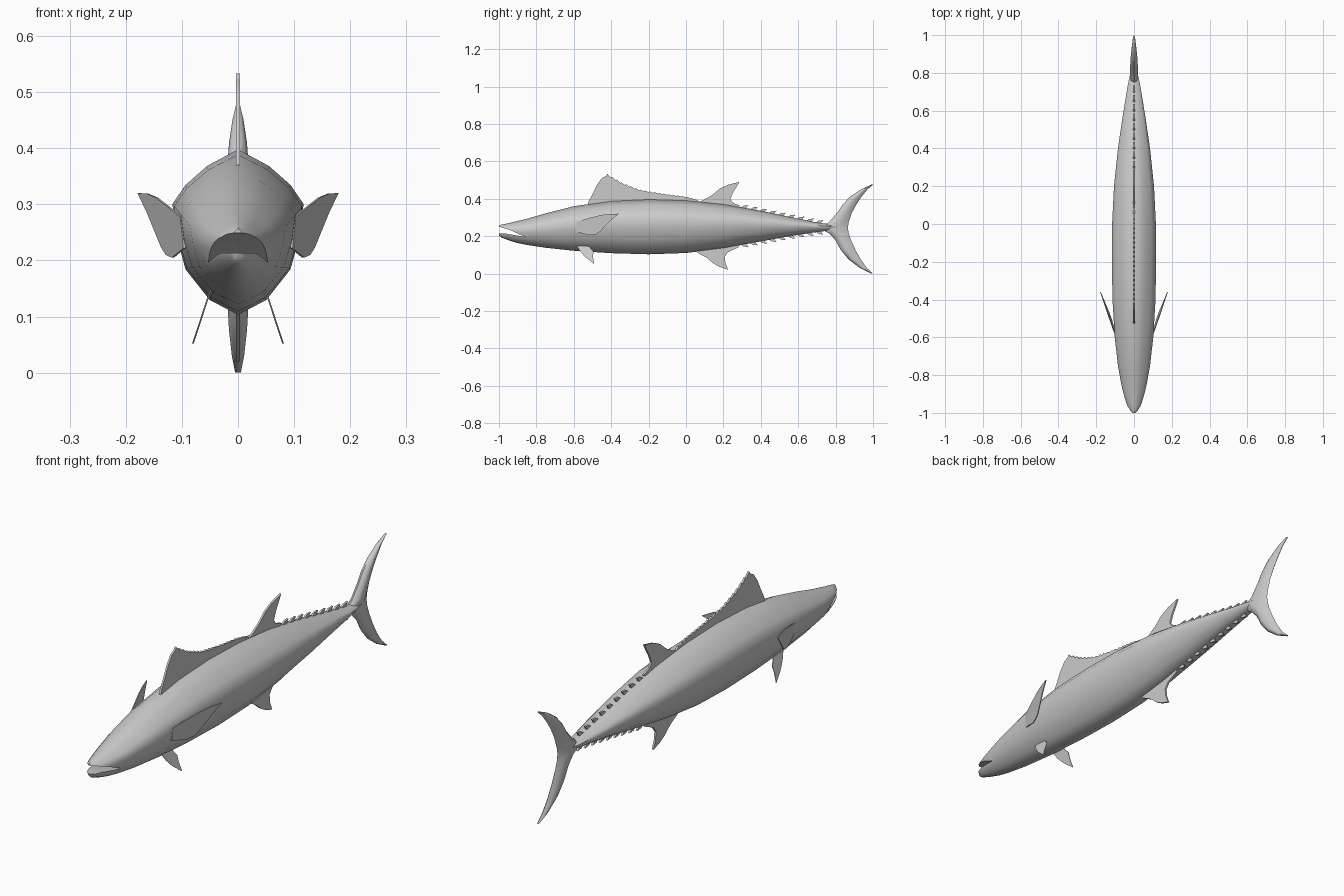
import bpy, bmesh, math

grey = bpy.data.materials.new("silver_grey")
grey.diffuse_color = (0.6, 0.6, 0.6, 1)


def finish(bm, name, angle=60):
    bmesh.ops.recalc_face_normals(bm, faces=bm.faces[:])
    me = bpy.data.meshes.new(name)
    bm.to_mesh(me)
    bm.free()
    ob = bpy.data.objects.new(name, me)
    bpy.context.collection.objects.link(ob)
    me.materials.append(grey)
    smooth(ob, angle)
    return ob


def smooth(ob, angle):
    bpy.ops.object.select_all(action='DESELECT')
    ob.select_set(True)
    bpy.context.view_layer.objects.active = ob
    bpy.ops.object.shade_smooth_by_angle(angle=math.radians(angle))


def loft(name, rings):
    bm = bmesh.new()
    loops = [[bm.verts.new(p) for p in ring] for ring in rings]
    n = len(loops[0])
    for a, b in zip(loops, loops[1:]):
        for i in range(n):
            j = (i + 1) % n
            bm.faces.new((a[i], a[j], b[j], b[i]))
    bm.faces.new(loops[0])
    bm.faces.new(loops[-1])
    return finish(bm, name)


def plates(name, outlines, half=0.003, x_at=lambda y, z: 0.0, side=1):
    # Flat sheets from (y, z) outlines, thickened along x
    bm = bmesh.new()
    for pts in outlines:
        a, b = [[bm.verts.new((side * x_at(y, z) + s * half, y, z)) for y, z in pts]
                for s in (-1, 1)]
        bm.faces.new(a)
        bm.faces.new(b)
        for i in range(len(pts)):
            j = (i + 1) % len(pts)
            bm.faces.new((a[i], a[j], b[j], b[i]))
    return finish(bm, name, 30)


# Body stations: y, half width, bottom z, top z
stations = [
    (-1.00, 0.012, 0.203, 0.257), (-0.985, 0.026, 0.192, 0.262),
    (-0.95, 0.040, 0.178, 0.269), (-0.90, 0.055, 0.163, 0.281),
    (-0.85, 0.067, 0.153, 0.293), (-0.75, 0.085, 0.138, 0.322),
    (-0.60, 0.102, 0.122, 0.360), (-0.40, 0.114, 0.109, 0.389),
    (-0.20, 0.117, 0.103, 0.398), (0.00, 0.116, 0.110, 0.392),
    (0.20, 0.106, 0.135, 0.372), (0.40, 0.085, 0.172, 0.336),
    (0.55, 0.063, 0.199, 0.304), (0.68, 0.042, 0.219, 0.277),
    (0.75, 0.030, 0.228, 0.266), (0.82, 0.014, 0.236, 0.257)]
half_section = [(0, 1), (0.47, 0.80), (0.80, 0.57), (1, 0.34), (0.94, -0.04),
                (0.80, -0.45), (0.43, -0.82), (0, -1)]
section = half_section + [(-x, z) for x, z in half_section[-2:0:-1]]
body = loft("body", [[(x * w, y, (lo + hi) / 2 + z * (hi - lo) / 2) for x, z in section]
                     for y, w, lo, hi in stations])

# Open mouth, cut as a wedge
cutter = plates("mouth_cutter", [[(-1.05, 0.254), (-0.99, 0.248), (-0.93, 0.229), (-0.885, 0.207),
                                  (-0.855, 0.196), (-0.90, 0.203), (-0.96, 0.213),
                                  (-1.05, 0.214)]], 0.2)
cutter.hide_render = True
mod = body.modifiers.new("mouth", 'BOOLEAN')
mod.operation = 'DIFFERENCE'
mod.solver = 'EXACT'
mod.object = cutter
bpy.context.view_layer.objects.active = body
bpy.ops.object.modifier_apply(modifier=mod.name)
bpy.data.objects.remove(cutter)
smooth(body, 60)

# Crescent tail: z, leading y, trailing y, half thickness
tail = [(0.0, 0.99, 1.0, 0.005), (0.03, 0.93, 0.967, 0.011), (0.075, 0.87, 0.935, 0.016),
        (0.125, 0.828, 0.907, 0.019), (0.18, 0.798, 0.882, 0.020), (0.215, 0.765, 0.870, 0.021),
        (0.245, 0.71, 0.865, 0.022), (0.275, 0.765, 0.870, 0.021), (0.325, 0.808, 0.887, 0.020),
        (0.37, 0.838, 0.911, 0.019), (0.41, 0.877, 0.938, 0.016), (0.45, 0.935, 0.970, 0.010),
        (0.475, 0.99, 1.0, 0.004)]
lens = [(0, 0), (0.15, 0.7), (0.4, 1), (0.75, 0.6), (1, 0), (0.75, -0.6), (0.4, -1), (0.15, -0.7)]
loft("tail_fin", [[(t * h, a + u * (b - a), z) for u, t in lens] for z, a, b, h in tail])


def body_z(y, k):
    for p, q in zip(stations, stations[1:]):
        if p[0] <= y <= q[0]:
            return p[k] + (q[k] - p[k]) * (y - p[0]) / (q[0] - p[0])


# Spiny first dorsal fin with a serrated trailing edge
ridge = [(-0.42, 0.523), (-0.34, 0.477), (-0.25, 0.443), (-0.12, 0.422), (0.0, 0.408), (0.08, 0.388)]


def ridge_z(y):
    for p, q in zip(ridge, ridge[1:]):
        if y <= q[0] + 1e-6:
            return p[1] + (q[1] - p[1]) * (y - p[0]) / (q[0] - p[0])


spiny = [(-0.53, 0.355), (-0.52, 0.388), (-0.50, 0.425), (-0.475, 0.475), (-0.45, 0.510)]
teeth = 20
for i in range(teeth):
    y = -0.42 + 0.025 * i
    size = 0.008 * (1 - i / teeth) + 0.002
    spiny += [(y - 0.006, ridge_z(max(y - 0.006, -0.42))), (y, ridge_z(y) + size)]
spiny += [(0.08, 0.375), (-0.2, 0.385), (-0.4, 0.375)]
plates("first_dorsal_fin", [spiny], 0.004)

# Swept second dorsal and anal fins
plates("second_dorsal_fin", [[(0.05, 0.375), (0.09, 0.391), (0.14, 0.420), (0.18, 0.454),
                              (0.225, 0.475), (0.285, 0.490), (0.268, 0.460), (0.25, 0.430),
                              (0.237, 0.397), (0.25, 0.378), (0.29, 0.363), (0.27, 0.345)]], 0.004)
plates("anal_fin", [[(0.04, 0.13), (0.06, 0.112), (0.11, 0.085), (0.15, 0.052), (0.18, 0.035),
                     (0.225, 0.02), (0.211, 0.055), (0.207, 0.09), (0.225, 0.115),
                     (0.28, 0.14), (0.28, 0.165), (0.1, 0.14)]], 0.004)

# Rows of small finlets above and below the tail stalk
for name, k, s in (("upper_finlets", 3, 1), ("lower_finlets", 2, -1)):
    row = []
    for i in range(9):
        y = 0.30 + 0.05 * i
        row.append([(y - 0.012, body_z(y - 0.012, k) - s * 0.008),
                    (y + 0.008, body_z(y, k) + s * 0.009),
                    (y + 0.034, body_z(y + 0.03, k) + s * 0.017),
                    (y + 0.023, body_z(y + 0.02, k) + s * 0.002),
                    (y + 0.022, body_z(y + 0.02, k) - s * 0.008)])
    plates(name, row, 0.004)

# Paired side fins
for label, side in (("right", 1), ("left", -1)):
    plates(label + "_pectoral_fin",
           [[(-0.585, 0.277), (-0.53, 0.293), (-0.46, 0.312), (-0.41, 0.319), (-0.36, 0.320),
             (-0.40, 0.286), (-0.435, 0.250), (-0.46, 0.224), (-0.482, 0.210),
             (-0.515, 0.205), (-0.585, 0.222)]], 0.002,
           lambda y, z: 0.106 + 0.32 * (y + 0.57) + 0.1 * (z - 0.28), side)
    plates(label + "_pelvic_fin",
           [[(-0.585, 0.150), (-0.565, 0.118), (-0.54, 0.090), (-0.515, 0.070), (-0.492, 0.052),
             (-0.497, 0.090), (-0.495, 0.118), (-0.51, 0.135), (-0.52, 0.155)]], 0.0015,
           lambda y, z: 0.048 + 0.33 * (0.15 - z), side)
